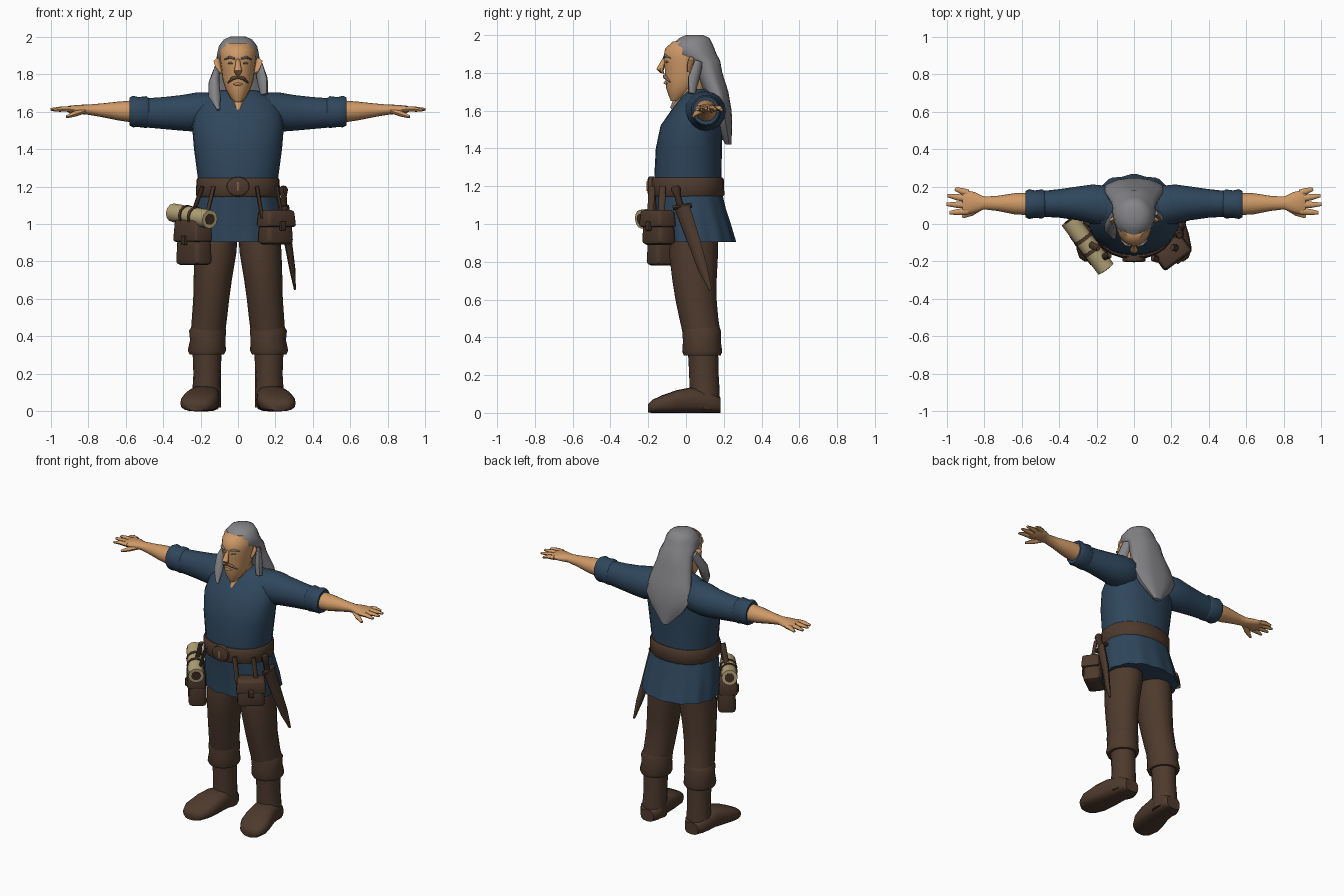
import bpy, bmesh, math
from mathutils import Vector


def material(name, r, g, b):
    m = bpy.data.materials.new(name)
    m.diffuse_color = (r, g, b, 1)
    return m


SKIN = material("skin", 0.62, 0.32, 0.135)
HAIR = material("grey hair", 0.235, 0.23, 0.245)
BLUE = material("blue cloth", 0.028, 0.062, 0.108)
BROWN = material("brown leather", 0.075, 0.042, 0.026)
DARK = material("dark leather", 0.052, 0.028, 0.018)
PAPER = material("parchment", 0.46, 0.37, 0.19)
TASH = material("moustache brown", 0.25, 0.14, 0.075)
BRASS = material("brass", 0.5, 0.25, 0.08)


def finish(name, bm, mat, angle=45):
    bmesh.ops.recalc_face_normals(bm, faces=bm.faces)
    me = bpy.data.meshes.new(name)
    bm.to_mesh(me)
    bm.free()
    me.materials.append(mat)
    ob = bpy.data.objects.new(name, me)
    bpy.context.collection.objects.link(ob)
    bpy.ops.object.select_all(action='DESELECT')
    bpy.context.view_layer.objects.active = ob
    ob.select_set(True)
    bpy.ops.object.shade_smooth_by_angle(angle=math.radians(angle))
    return ob


def skin_rings(name, rings, mat, n=16, power=2.0, wave=0.0, folds=11):
    """Each ring is (centre, u radius vector, v radius vector)."""
    bm = bmesh.new()
    loops = []
    for k, (c, u, v) in enumerate(rings):
        loop = []
        for i in range(n):
            a = math.tau * i / n
            co, si = math.cos(a), math.sin(a)
            x = math.copysign(abs(co) ** (2 / power), co)
            y = math.copysign(abs(si) ** (2 / power), si)
            w = 1 + wave * k / (len(rings) - 1) * math.sin(folds * a)
            loop.append(bm.verts.new(c + u * x * w + v * y * w))
        loops.append(loop)
    for a, b in zip(loops, loops[1:]):
        for i in range(n):
            j = (i + 1) % n
            bm.faces.new((a[i], a[j], b[j], b[i]))
    bm.faces.new(loops[0])
    bm.faces.new(loops[-1])
    return finish(name, bm, mat)


def loft(name, axis, rows, mat, s=1, **kw):
    """Rows are (position on axis, two centre values, two radii)."""
    rings = []
    for t, a, b, ra, rb in rows:
        if axis == 'z':
            c, u, v = (a * s, b, t), (ra, 0, 0), (0, rb, 0)
        elif axis == 'x':
            c, u, v = (t * s, a, b), (0, ra, 0), (0, 0, rb)
        else:
            c, u, v = (a * s, t, b), (ra, 0, 0), (0, 0, rb)
        rings.append((Vector(c), Vector(u), Vector(v)))
    return skin_rings(name, rings, mat, **kw)


def rod(name, pts, radii, mat, s=1, n=8, **kw):
    """Tapered rod; radii are (sideways, in the plane of the lean)."""
    p = [Vector((x * s, y, z)) for x, y, z in pts]
    d = (p[-1] - p[0]).normalized()
    u = d.cross(Vector((0, 0, 1))).normalized()
    v = u.cross(d)
    return skin_rings(name, [(c, u * a, v * b) for c, (a, b) in zip(p, radii)], mat, n=n, **kw)


def box(name, loc, size, turn, mat, top=1.0, bevel=0.015):
    bm = bmesh.new()
    bmesh.ops.create_cube(bm, size=1)
    for v in bm.verts:
        k = top if v.co.z > 0 else 1
        v.co = Vector((v.co.x * size[0] * k, v.co.y * size[1] * k, v.co.z * size[2]))
    bmesh.ops.bevel(bm, geom=bm.edges[:], offset=bevel, segments=2, affect='EDGES', profile=0.5)
    ob = finish(name, bm, mat)
    ob.location, ob.rotation_euler = loc, (0, 0, turn)
    return ob


# Tunic body, pleated skirt and belt
loft("tunic", 'z', [(1.14, 0, .01, .205, .175), (1.25, 0, .01, .215, .178), (1.40, 0, .015, .235, .175),
                    (1.52, 0, .03, .245, .165), (1.60, 0, .06, .235, .14), (1.66, 0, .075, .2, .11),
                    (1.70, 0, .08, .14, .08), (1.715, 0, .08, .09, .06)], BLUE, n=24, power=2.2)
loft("tunic_skirt", 'z', [(1.18, 0, .01, .21, .178), (1.08, 0, .025, .232, .185),
                          (1.0, 0, .04, .242, .195), (.905, 0, .055, .245, .207)],
     BLUE, n=66, power=2.2, wave=.025, folds=13)
loft("belt", 'z', [(1.145, 0, .008, .217, .187), (1.155, 0, .008, .224, .195), (1.235, 0, .008, .222, .193),
                   (1.245, 0, .008, .215, .185)], BROWN, n=24, power=2.2)
loft("buckle", 'y', [(-.17, 0, 1.2, .062, .052), (-.198, 0, 1.2, .06, .05), (-.204, 0, 1.2, .045, .035)], BROWN)
box("buckle_prong", (0, -.204, 1.2), (.008, .009, .05), 0, BRASS, bevel=.002)

# Neck showing in the collar, head
loft("neck", 'z', [(1.61, 0, 0, .018, .079), (1.66, 0, .02, .048, .07), (1.70, 0, .035, .065, .07),
                   (1.80, 0, .04, .065, .07)], SKIN)
loft("head", 'z', [(1.65, 0, -.06, .018, .02), (1.68, 0, -.04, .045, .052), (1.72, 0, -.02, .066, .085),
                   (1.77, 0, 0, .083, .11), (1.83, 0, .01, .09, .123), (1.88, 0, .015, .098, .135),
                   (1.93, 0, .02, .097, .13), (1.965, 0, .03, .08, .1)], SKIN, n=20)
rod("nose", [(0, -.105, 1.885), (0, -.125, 1.85), (0, -.138, 1.815), (0, -.125, 1.797)],
    [(.01, .012), (.014, .014), (.022, .02), (.012, .012)], SKIN)
rod("lower_lip", [(-.028, -.098, 1.745), (0, -.11, 1.747), (.028, -.098, 1.745)],
    [(.003, .004), (.009, .008), (.003, .004)], SKIN)
for s, side in ((1, "left"), (-1, "right")):
    rod(side + "_moustache", [(0, -.114, 1.785), (.03, -.108, 1.776), (.055, -.085, 1.752)],
        [(.01, .009), (.012, .01), (.003, .003)], TASH, s)
    rod(side + "_eyebrow", [(.018, -.118, 1.882), (.045, -.108, 1.89), (.072, -.083, 1.878)],
        [(.006, .006), (.008, .007), (.003, .003)], HAIR, s)
    rod(side + "_eye", [(.026, -.111, 1.857), (.04, -.105, 1.859), (.054, -.095, 1.857)],
        [(.002, .002), (.005, .006), (.002, .002)], TASH, s)
    rod(side + "_ear", [(.092, .015, 1.805), (.104, .02, 1.835), (.112, .028, 1.87), (.104, .03, 1.885)],
        [(.012, .01), (.02, .011), (.024, .011), (.012, .006)], SKIN, s)

# Long hair: cap over the scalp falling down the back, and a front lock
loft("hair", 'z', [(2.0, 0, .045, .04, .045), (1.985, 0, .045, .075, .08), (1.95, 0, .035, .102, .108),
                   (1.90, 0, .045, .113, .118), (1.865, 0, .10, .115, .082), (1.80, 0, .122, .125, .072),
                   (1.70, 0, .16, .15, .066), (1.60, 0, .185, .165, .058), (1.52, 0, .2, .12, .046),
                   (1.42, 0, .225, .025, .015)], HAIR, n=24, wave=.04, folds=7)
rod("front_lock", [(-.105, .06, 1.86), (-.128, .0, 1.76), (-.125, -.035, 1.68), (-.105, -.075, 1.61)],
    [(.012, .03), (.028, .035), (.032, .025), (.008, .01)], HAIR)
rod("side_lock", [(.108, .07, 1.86), (.13, .04, 1.77), (.14, .03, 1.69)],
    [(.012, .03), (.025, .035), (.02, .02)], HAIR)

for s, side in ((1, "left"), (-1, "right")):
    # Sleeve, rolled cuff, forearm and hand
    loft(side + "_sleeve", 'x', [(.06, .08, 1.61, .09, .08), (.14, .095, 1.603, .108, .1),
                                 (.22, .105, 1.597, .106, .105), (.3, .11, 1.593, .09, .095),
                                 (.4, .11, 1.592, .076, .085), (.5, .107, 1.593, .068, .077)], BLUE, s)
    loft(side + "_rolled_cuff", 'x', [(.475, .107, 1.595, .068, .076), (.49, .107, 1.597, .078, .085),
                                      (.53, .106, 1.597, .073, .08), (.56, .106, 1.6, .08, .084),
                                      (.578, .106, 1.6, .07, .075)], BLUE, s)
    loft(side + "_forearm", 'x', [(.55, .106, 1.6, .06, .06), (.64, .108, 1.603, .056, .05),
                                  (.73, .11, 1.607, .04, .036), (.80, .112, 1.61, .034, .027),
                                  (.85, .115, 1.612, .055, .024), (.90, .115, 1.612, .066, .019),
                                  (.915, .115, 1.612, .06, .012)], SKIN, s)
    for k, (y0, tip_x, tip_y, tip_z) in enumerate([(.165, .955, .187, 1.605), (.133, .995, .152, 1.61),
                                                   (.1, 1.0, .105, 1.612), (.068, .985, .06, 1.607)]):
        mid = ((.885 + tip_x) / 2, (y0 + tip_y) / 2, 1.614)
        rod(f"{side}_finger_{k + 1}", [(.885, y0, 1.612), mid, (tip_x, tip_y, tip_z)],
            [(.018, .015), (.017, .013), (.009, .007)], SKIN, s)
    rod(side + "_thumb", [(.82, .09, 1.605), (.87, .06, 1.588), (.915, .038, 1.572)],
        [(.018, .016), (.018, .015), (.008, .008)], SKIN, s)

    # Trouser leg, turned-down cuff, boot
    loft(side + "_trouser_leg", 'z', [(1.0, .11, .05, .11, .12), (.85, .12, .04, .112, .13),
                                      (.7, .135, .045, .102, .117), (.6, .143, .053, .096, .109),
                                      (.5, .152, .068, .094, .103), (.42, .16, .083, .092, .1)], BROWN, s)
    loft(side + "_boot_cuff", 'z', [(.455, .158, .08, .088, .098), (.43, .162, .083, .099, .103),
                                    (.38, .162, .084, .094, .1), (.325, .166, .086, .102, .106),
                                    (.305, .166, .086, .092, .098)], BROWN, s)
    loft(side + "_boot_shaft", 'z', [(.33, .165, .09, .078, .08), (.2, .165, .095, .073, .078),
                                     (.12, .167, .098, .076, .08), (.02, .17, .1, .08, .08)], BROWN, s)
    loft(side + "_boot_foot", 'y', [(.182, .168, .04, .05, .04), (.14, .17, .055, .078, .055),
                                    (.03, .182, .068, .084, .068), (-.05, .196, .06, .096, .06),
                                    (-.13, .21, .046, .098, .046), (-.18, .217, .034, .075, .034),
                                    (-.2, .22, .025, .045, .023)], BROWN, s, power=2.8)

# Pouches with flaps, straps to the belt
for side, x, y, z, w, h, a in (("left", .2, -.145, .98, .175, .18, .64), ("right", -.235, -.105, .9, .2, .24, -.93)):
    out = Vector((math.sin(a), -math.cos(a), 0))
    box(side + "_pouch", (x, y, z), (w, .115, h), a, BROWN, top=.88, bevel=.025)
    flap = Vector((x, y, z + h * .27)) + out * .008
    box(side + "_pouch_flap", flap, (w + .015, .118, h * .5), a, BROWN, top=.9)
    box(side + "_pouch_clasp", flap + out * .058 - Vector((0, 0, h * .22)), (.035, .02, .05), a, DARK, bevel=.006)
for k, (x0, y0, x1, y1) in enumerate([(.10, -.18, .13, -.19), (.205, -.125, .235, -.13),
                                      (-.13, -.165, -.17, -.18), (-.19, -.13, -.25, -.10)]):
    rod(f"pouch_strap_{k + 1}", [(x0, y0, 1.2), (x1, y1, 1.03)], [(.018, .01), (.018, .01)], BROWN)

# Rolled scroll with ties
start, end = Vector((-.345, .02, 1.06)), Vector((-.15, -.24, 1.025))
rod("scroll", [start, end], [(.05, .05)] * 2, PAPER, n=12)
rod("scroll_core", [start.lerp(end, -.01), start.lerp(end, 1.012)], [(.03, .03)] * 2, DARK, n=10)
for k, t in enumerate((.38, .62)):
    rod(f"scroll_tie_{k + 1}", [start.lerp(end, t - .03), start.lerp(end, t + .03)], [(.055, .055)] * 2, BROWN, n=12)

# Sheathed dagger at the left hip
rod("dagger_sheath", [(.25, -.02, 1.09), (.268, .045, .9), (.29, .09, .76), (.304, .13, .65)],
    [(.02, .042), (.018, .036), (.014, .027), (.005, .008)], BROWN)
rod("dagger_handle", [(.244, -.025, 1.07), (.243, -.045, 1.15), (.243, -.055, 1.185), (.243, -.06, 1.2)],
    [(.018, .018), (.017, .017), (.024, .026), (.016, .018)], DARK)
rod("dagger_guard", [(.248, -.07, 1.085), (.248, .03, 1.1)], [(.016, .012)] * 2, DARK)
